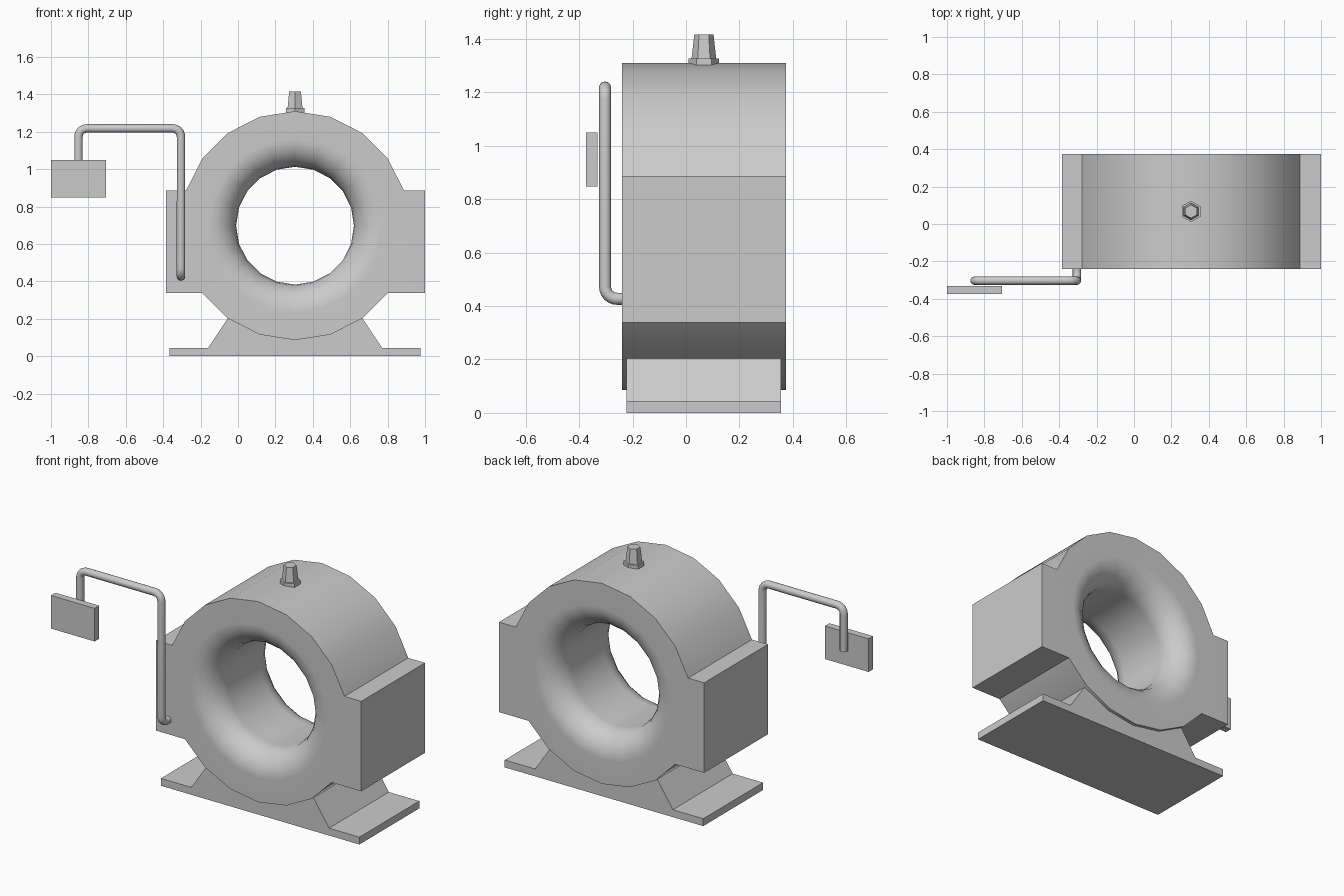
import bpy, bmesh, math
from mathutils import Vector

cube = bpy.data.objects.get("Cube")
if cube:
    bpy.data.objects.remove(cube, do_unlink=True)

grey = bpy.data.materials.new("light_grey")
grey.use_nodes = True
grey.diffuse_color = (0.6, 0.6, 0.6, 1)
grey.node_tree.nodes["Principled BSDF"].inputs["Base Color"].default_value = (0.6, 0.6, 0.6, 1)

CX, CZ = 0.305, 0.698            # ring centre
FRONT, BACK = -0.24, 0.375       # ring faces
SIDES, OUTER, BORE, FILLET = 20, 0.612, 0.315, 0.15


def add_mesh(name, bm, smooth=False):
    bmesh.ops.recalc_face_normals(bm, faces=bm.faces)
    mesh = bpy.data.meshes.new(name)
    bm.to_mesh(mesh)
    bm.free()
    mesh.materials.append(grey)
    obj = bpy.data.objects.new(name, mesh)
    bpy.context.collection.objects.link(obj)
    if smooth:
        bpy.ops.object.select_all(action='DESELECT')
        obj.select_set(True)
        bpy.context.view_layer.objects.active = obj
        bpy.ops.object.shade_smooth_by_angle(angle=math.radians(30))
    return obj


def box(name, low, high):
    bm = bmesh.new()
    bmesh.ops.create_cube(bm, size=1)
    for v in bm.verts:
        v.co = [l + (c + 0.5) * (h - l) for c, l, h in zip(v.co, low, high)]
    return add_mesh(name, bm)


def circle(radius, i):
    a = math.tau * i / SIDES
    return CX + radius * math.sin(a), CZ + radius * math.cos(a)


def loft(bm, loops, closed):
    rings = [[bm.verts.new(p) for p in loop] for loop in loops]
    pairs = list(zip(rings, rings[1:]))
    if closed:
        pairs.append((rings[-1], rings[0]))
    for a, b in pairs:
        for i in range(len(a)):
            j = (i + 1) % len(a)
            bm.faces.new((a[i], a[j], b[j], b[i]))
    return rings


# Ring housing: round outline whose side points are pulled out to square lugs
outline = [circle(OUTER, i) for i in range(SIDES)]
top_z, low_z = outline[4][1], outline[7][1]
for i, x, z in ((5, 1, top_z), (6, 1, low_z), (14, -0.385, low_z), (15, -0.385, top_z)):
    outline[i] = (x, z)
loops = [[(x, y, z) for x, z in outline] for y in (BACK, FRONT)]
STEPS = 6
arc = [math.pi / 2 * k / STEPS for k in range(STEPS + 1)]
profile = [(BORE + FILLET * (1 - math.sin(a)), FRONT + FILLET * (1 - math.cos(a))) for a in arc]
profile += [(r, FRONT + BACK - y) for r, y in reversed(profile)]
for r, y in profile:
    loops.append([(x, y, z) for x, z in (circle(r, i) for i in range(SIDES))])
bm = bmesh.new()
loft(bm, loops, True)
housing = add_mesh("ring_housing", bm, True)
weighted = housing.modifiers.new("face_weighting", 'WEIGHTED_NORMAL')
weighted.keep_sharp = True

# Foot: plate and saddle that cradles the ring
foot = [(-0.365, 0), (0.975, 0), (0.975, 0.045), (0.77, 0.045)]
foot += [circle(OUTER, i) for i in range(8, 13)]
foot += [(-0.16, 0.045), (-0.365, 0.045)]
bm = bmesh.new()
for ring in loft(bm, [[(x, y, z) for x, z in foot] for y in (-0.222, 0.355)], False):
    bm.faces.new(ring)
add_mesh("mounting_foot", bm)


# Hexagonal plug on top
def hexagon(name, r1, r2, z1, z2):
    bm = bmesh.new()
    loops = []
    for r, z in ((r1, z1), (r2, z2)):
        loops.append([(CX + r * math.sin(k * math.pi / 3),
                       0.067 + r * math.cos(k * math.pi / 3), z) for k in range(6)])
    for ring in loft(bm, loops, False):
        bm.faces.new(ring)
    add_mesh(name, bm)


hexagon("plug_collar", 0.057, 0.057, 1.3, 1.327)
hexagon("plug_stem", 0.046, 0.036, 1.327, 1.416)

# Bent pipe with rounded elbows
corners = [Vector(p) for p in ((-0.305, FRONT, 0.427), (-0.305, -0.303, 0.427),
                               (-0.305, -0.303, 1.218), (-0.853, -0.303, 1.218),
                               (-0.853, -0.303, 0.95))]
BEND = 0.045
path = [corners[0]]
for a, b, c in zip(corners, corners[1:], corners[2:]):
    u, w = (a - b).normalized(), (c - b).normalized()
    centre = b + BEND * (u + w)
    for k in range(7):
        t = math.pi / 2 * k / 6
        path.append(centre - BEND * (w * math.cos(t) + u * math.sin(t)))
path.append(corners[-1])
curve = bpy.data.curves.new("bent_pipe", 'CURVE')
curve.dimensions = '3D'
curve.bevel_depth = 0.0225
curve.bevel_resolution = 4
curve.use_fill_caps = True
spline = curve.splines.new('POLY')
spline.points.add(len(path) - 1)
for point, co in zip(spline.points, path):
    point.co = (*co, 1)
spline.use_smooth = True
curve.materials.append(grey)
bpy.context.collection.objects.link(bpy.data.objects.new("bent_pipe", curve))

# Plate hung from the pipe
box("tag_plate", (-1, -0.375, 0.848), (-0.705, -0.332, 1.05))
